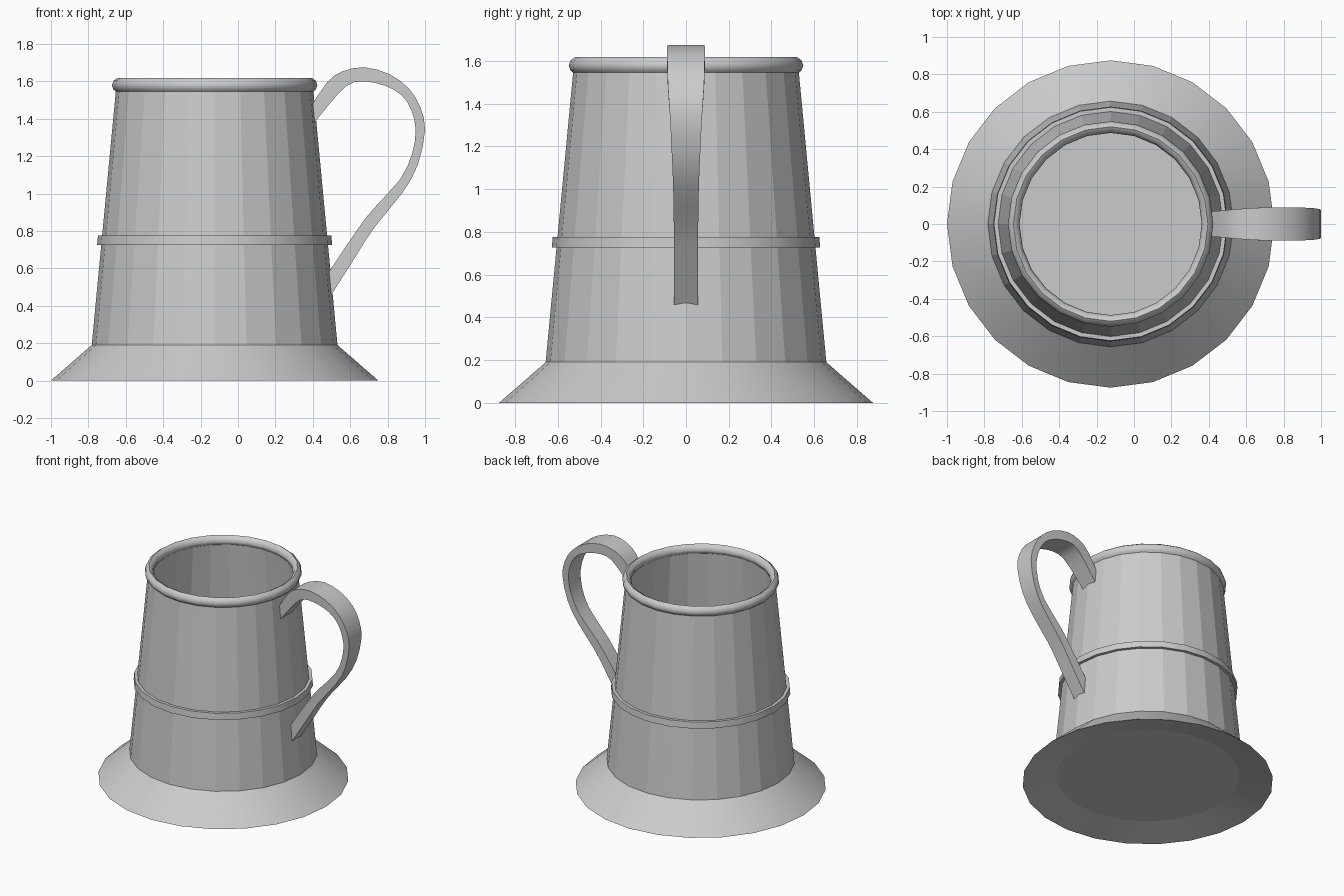
import bpy, bmesh, math

if "Cube" in bpy.data.objects:
    bpy.data.objects.remove(bpy.data.objects["Cube"])

SIDES = 24
CX = -0.125  # axis of the mug body


def finish(name, bm, angle):
    bmesh.ops.recalc_face_normals(bm, faces=bm.faces)
    me = bpy.data.meshes.new(name)
    bm.to_mesh(me)
    bm.free()
    ob = bpy.data.objects.new(name, me)
    bpy.context.collection.objects.link(ob)
    bpy.ops.object.select_all(action='DESELECT')
    ob.select_set(True)
    bpy.context.view_layer.objects.active = ob
    bpy.ops.object.shade_smooth_by_angle(angle=math.radians(angle))
    return ob


def lathe(name, profile, closed=False, angle=30):
    """Revolve (radius, z) points; open profiles get end caps."""
    bm = bmesh.new()
    rings = []
    for r, z in profile:
        rings.append([bm.verts.new((CX + r * math.cos(2 * math.pi * i / SIDES),
                                    r * math.sin(2 * math.pi * i / SIDES), z))
                      for i in range(SIDES)])
    pairs = list(zip(rings, rings[1:]))
    if closed:
        pairs.append((rings[-1], rings[0]))
    else:
        bm.faces.new(rings[0])
        bm.faces.new(rings[-1])
    for a, b in pairs:
        for i in range(SIDES):
            j = (i + 1) % SIDES
            bm.faces.new((a[i], a[j], b[j], b[i]))
    return finish(name, bm, angle)


def spline(pts, steps):
    """Catmull-Rom interpolation through tuples of numbers."""
    out = []
    for k in range(len(pts) - 1):
        p0, p1 = pts[max(k - 1, 0)], pts[k]
        p2, p3 = pts[k + 1], pts[min(k + 2, len(pts) - 1)]
        for s in range(steps):
            t = s / steps
            out.append(tuple(
                0.5 * (2 * b + (c - a) * t + (2 * a - 5 * b + 4 * c - d) * t ** 2
                       + (3 * b - a - 3 * c + d) * t ** 3)
                for a, b, c, d in zip(p0, p1, p2, p3)))
    return out + [pts[-1]]


# Body: recessed underside, flared foot, tapered wall, hollow inside and floor
lathe("mug_body", [(0.64, 0.05), (0.875, 0.0), (0.657, 0.19), (0.527, 1.56),
                   (0.50, 1.56), (0.625, 0.06)], angle=11)

# Rolled rim
lathe("rim", [(0.522, 1.54), (0.541, 1.556), (0.549, 1.578), (0.541, 1.603),
              (0.52, 1.618), (0.5, 1.607), (0.487, 1.58), (0.495, 1.555)],
      closed=True, angle=60)

# Raised band around the middle
lathe("middle_band", [(0.595, 0.726), (0.628, 0.726), (0.624, 0.775),
                      (0.59, 0.775)], closed=True)

# Handle: outer x, outer z, inner x, inner z, half width
stations = [
    (0.39, 1.465, 0.39, 1.355, 0.066),
    (0.476, 1.594, 0.49, 1.48, 0.072),
    (0.556, 1.652, 0.58, 1.575, 0.080),
    (0.674, 1.675, 0.665, 1.60, 0.087),
    (0.81, 1.638, 0.786, 1.577, 0.088),
    (0.915, 1.56, 0.875, 1.525, 0.087),
    (0.975, 1.46, 0.925, 1.45, 0.083),
    (1.0, 1.34, 0.95, 1.34, 0.075),
    (0.962, 1.155, 0.93, 1.21, 0.066),
    (0.88, 1.005, 0.866, 1.075, 0.060),
    (0.73, 0.82, 0.73, 0.925, 0.057),
    (0.63, 0.665, 0.64, 0.81, 0.056),
    (0.475, 0.42, 0.475, 0.565, 0.055),
]
bm = bmesh.new()
loops = []
for ox, oz, ix, iz, w in spline(stations, 2):
    loops.append([bm.verts.new(p) for p in
                  ((ox, -w, oz), (ox, w, oz), (ix, w, iz), (ix, -w, iz))])
for a, b in zip(loops, loops[1:]):
    for i in range(4):
        j = (i + 1) % 4
        bm.faces.new((a[i], a[j], b[j], b[i]))
bm.faces.new(loops[0])
bm.faces.new(loops[-1])
finish("handle", bm, 45)
